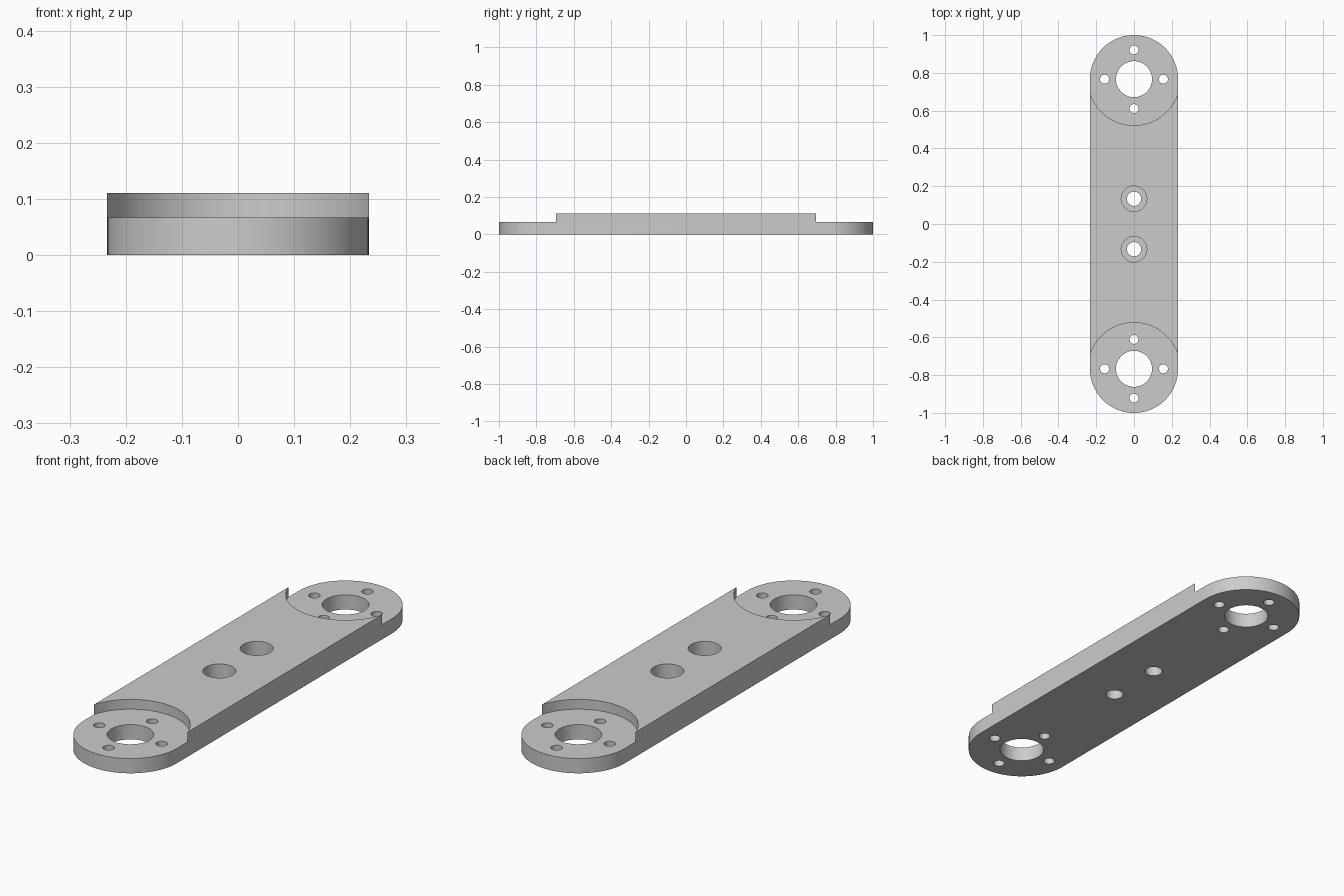
import bpy
import bmesh
import math

cube = bpy.data.objects.get("Cube")
if cube:
    bpy.data.objects.remove(cube, do_unlink=True)

MM = 2 / 180            # the bar is 180 units long
HALF_W, END_Y = 21 * MM, 69 * MM
TOP, LOW = 10 * MM, 6 * MM

grey = bpy.data.materials.new("plain grey")
grey.use_nodes = True
grey.diffuse_color = (0.6, 0.6, 0.6, 1)
grey.node_tree.nodes["Principled BSDF"].inputs["Base Color"].default_value = (0.6, 0.6, 0.6, 1)


def prism(name, outline, z0, z1):
    """Extrude a flat outline from z0 up to z1."""
    bm = bmesh.new()
    face = bm.faces.new([bm.verts.new((x, y, z0)) for x, y in outline])
    ext = bmesh.ops.extrude_face_region(bm, geom=[face])
    bmesh.ops.translate(bm, vec=(0, 0, z1 - z0),
                        verts=[g for g in ext["geom"] if isinstance(g, bmesh.types.BMVert)])
    bmesh.ops.recalc_face_normals(bm, faces=bm.faces)
    mesh = bpy.data.meshes.new(name)
    bm.to_mesh(mesh)
    bm.free()
    mesh.materials.append(grey)
    obj = bpy.data.objects.new(name, mesh)
    bpy.context.collection.objects.link(obj)
    return obj


def arc(y, r, start, sweep, n):
    return [(r * math.cos(start + sweep * i / n), y + r * math.sin(start + sweep * i / n))
            for i in range(n + 1)]


def cut(body, x, y, r, z0, z1=TOP + 0.05, n=48):
    """Cut a round pocket or hole out of the body."""
    ring = [(x + px, py) for px, py in arc(y, r, 0, 2 * math.pi, n)[:-1]]
    cutter = prism("cutter", ring, z0, z1)
    cutter.hide_render = True
    mod = body.modifiers.new("cut", "BOOLEAN")
    mod.operation, mod.solver, mod.object = "DIFFERENCE", "EXACT", cutter
    bpy.ops.object.modifier_apply(modifier=mod.name)
    bpy.data.objects.remove(cutter, do_unlink=True)


# Bar with rounded ends
outline = arc(END_Y, HALF_W, 0, math.pi, 48) + arc(-END_Y, HALF_W, math.pi, math.pi, 48)
bar = prism("link_bar", outline, 0, TOP)
bpy.ops.object.select_all(action="DESELECT")
bpy.context.view_layer.objects.active = bar
bar.select_set(True)

for side in (-1, 1):
    # Lowered round seat at each end
    cut(bar, 0, side * END_Y, 22 * MM, LOW, n=128)
    # Large bore with four bolt holes around it
    cut(bar, 0, side * END_Y, 8.6 * MM, -0.05, n=64)
    for k in range(4):
        a = k * math.pi / 2
        cut(bar, 14 * MM * math.cos(a), side * END_Y + 14 * MM * math.sin(a),
            2.15 * MM, -0.05, n=32)
    # Counterbored screw hole near the middle
    cut(bar, 0, side * 12 * MM, 6.1 * MM, 4 * MM)
    cut(bar, 0, side * 12 * MM, 3.4 * MM, -0.05)

bpy.ops.object.shade_smooth_by_angle(angle=math.radians(30))
